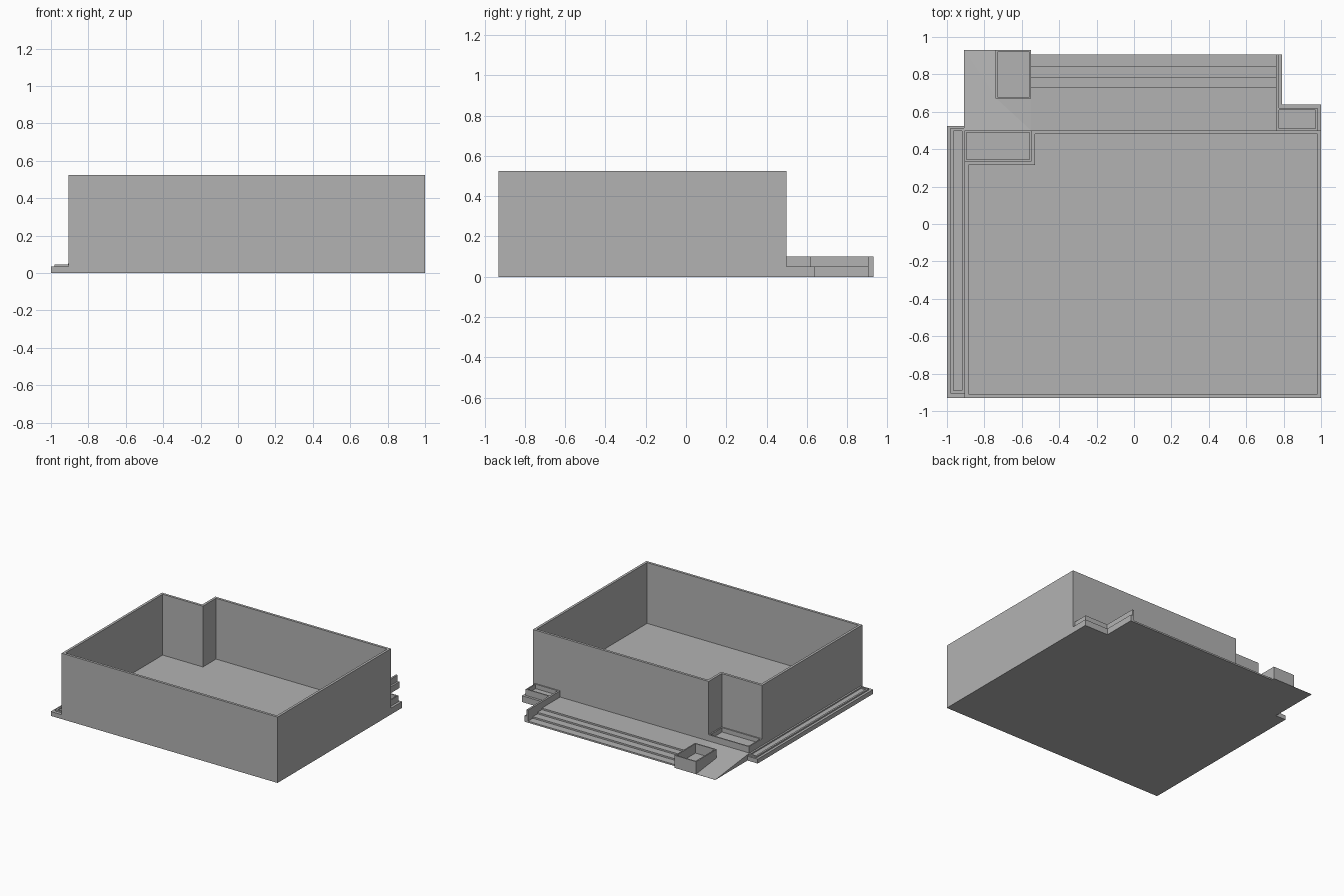
import bpy
import bmesh
from mathutils import Vector

cube = bpy.data.objects.get("Cube")
if cube:
    bpy.data.objects.remove(cube, do_unlink=True)

GREY = (0.45, 0.45, 0.45, 1.0)
mat = bpy.data.materials.new("plain grey")
mat.use_nodes = True
mat.diffuse_color = GREY
mat.node_tree.nodes["Principled BSDF"].inputs["Base Color"].default_value = GREY


def finish(name, bm):
    bmesh.ops.recalc_face_normals(bm, faces=bm.faces[:])
    mesh = bpy.data.meshes.new(name)
    bm.to_mesh(mesh)
    bm.free()
    mesh.materials.append(mat)
    obj = bpy.data.objects.new(name, mesh)
    bpy.context.scene.collection.objects.link(obj)
    return obj


def prism(name, outline, z0, z1, wall=0, floor=0):
    """Upright outline; a wall thickness hollows it down to the floor height."""
    bm = bmesh.new()
    low = bm.faces.new([bm.verts.new((x, y, z0)) for x, y in outline])
    top_geom = bmesh.ops.extrude_face_region(bm, geom=[low], use_keep_orig=True)["geom"]
    top = [g for g in top_geom if isinstance(g, bmesh.types.BMFace)][0]
    bmesh.ops.translate(bm, verts=top.verts[:], vec=Vector((0, 0, z1 - z0)))
    bmesh.ops.recalc_face_normals(bm, faces=bm.faces[:])
    if wall:
        bmesh.ops.inset_region(bm, faces=[top], thickness=wall, use_even_offset=True)
        sunk = bmesh.ops.extrude_discrete_faces(bm, faces=[top])["faces"][0]
        bmesh.ops.translate(bm, verts=sunk.verts[:], vec=Vector((0, 0, floor - z1)))
    return finish(name, bm)


def box(name, x0, x1, y0, y1, z0, z1, wall=0, floor=0):
    return prism(name, [(x0, y0), (x1, y0), (x1, y1), (x0, y1)], z0, z1, wall, floor)


# Main open room with a notched back corner
R, L, F, B = -0.905, 1.0, -0.93, 0.5
NX, NY = -0.55, 0.335
prism("room_walls", [(R, F), (L, F), (L, B), (NX, B), (NX, NY), (R, NY)],
      0, 0.525, 0.02, 0.04)

# Planter filling the notch
box("corner_planter", R, NX, NY, B, 0, 0.1, 0.01, 0.065)

# Side strip with a shallow raised kerb
box("side_strip", -1.0, R, F, 0.525, 0, 0.035)
box("side_strip_kerb", -0.98, R, -0.905, 0.512, 0.03, 0.046, 0.014, 0.036)

# Back terrace, with steps going down to the ground
box("terrace", NX, 0.775, B, 0.73, 0, 0.05)
step_edges = [0.73, 0.785, 0.845, 0.905]
for i in range(3):
    box(f"step_{i + 1}", NX, 0.775, step_edges[i], step_edges[i + 1],
        0, 0.05 * (3 - i) / 4)

# Stair side and its low wall
box("stair_side", 0.76, 0.79, B, 0.905, 0, 0.05)
box("stair_wall", 0.76, 0.775, B, 0.905, 0.05, 0.1)

# Left planter on its slab
box("left_planter_slab", 0.78, L, B, 0.64, 0, 0.05)
box("left_planter", 0.765, 0.98, B, 0.62, 0.04, 0.1, 0.01, 0.065)

# Planter between steps and ramp
box("ramp_planter", -0.74, NX, 0.67, 0.93, 0, 0.1, 0.01, 0.025)

# Ramp from terrace level down to the ground
bm = bmesh.new()
shape = [(-0.91, B, 0.05), (NX, B, 0.05), (NX, 0.67, 0.05),
         (-0.735, 0.67, 0.032), (-0.735, 0.93, 0.001), (-0.91, 0.93, 0.001)]
tops = [bm.verts.new(p) for p in shape]
feet = [bm.verts.new((x, y, 0)) for x, y, z in shape]
for a, b, c in [(0, 1, 3), (1, 2, 3), (0, 3, 5), (3, 4, 5)]:
    bm.faces.new((tops[a], tops[b], tops[c]))
bm.faces.new(feet[::-1])
for i in range(len(shape)):
    j = (i + 1) % len(shape)
    bm.faces.new((feet[i], feet[j], tops[j], tops[i]))
finish("ramp", bm)
